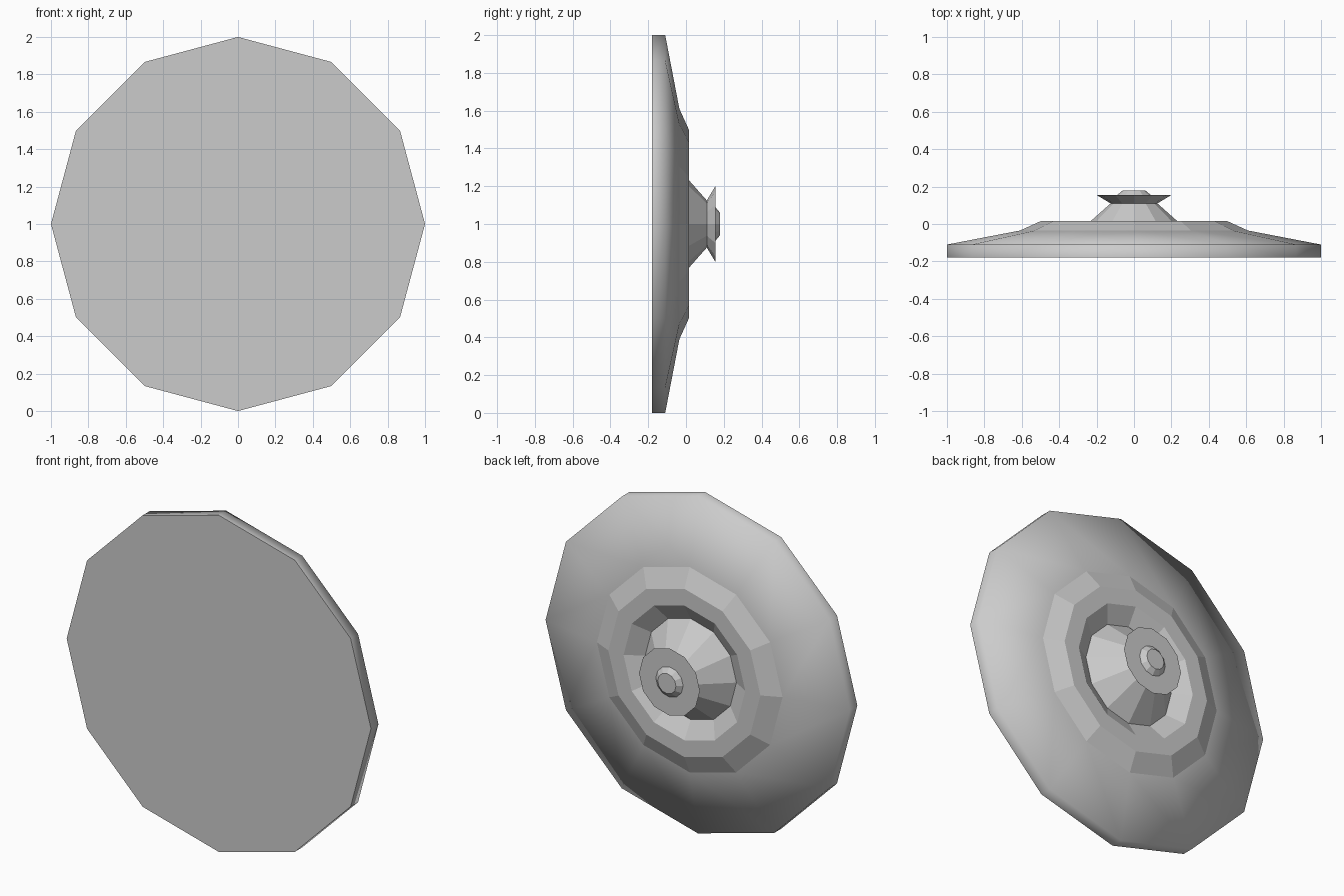
import bpy
import bmesh
from math import cos, sin, tau

SIDES = 12

cube = bpy.data.objects.get("Cube")
if cube:
    bpy.data.objects.remove(cube, do_unlink=True)

# Single plain grey
grey = bpy.data.materials.new("light_grey")
grey.use_nodes = True
colour = (0.6, 0.6, 0.6, 1)
grey.diffuse_color = colour
grey.node_tree.nodes["Principled BSDF"].inputs["Base Color"].default_value = colour


def lathe(name, profile, front_cap=False, back_cap=False, smooth_bands=0):
    """Turn (radius, y) points about the y axis, listed from front to back."""
    bm = bmesh.new()
    rings = []
    for r, y in profile:
        angles = [tau * k / SIDES for k in range(SIDES)]
        rings.append([bm.verts.new((r * cos(a), y, 1 + r * sin(a))) for a in angles])
    for i, (a, b) in enumerate(zip(rings, rings[1:])):
        for k in range(SIDES):
            n = (k + 1) % SIDES
            face = bm.faces.new((a[k], b[k], b[n], a[n]))
            face.smooth = i < smooth_bands
    if front_cap:
        cap = bm.faces.new(rings[0])
        for edge in cap.edges:
            edge.smooth = False
    if back_cap:
        bm.faces.new(rings[-1][::-1])
    # Keep the border between smooth and faceted bands crisp
    for edge in bm.edges:
        if len({f.smooth for f in edge.link_faces}) > 1:
            edge.smooth = False
    mesh = bpy.data.meshes.new(name)
    bm.to_mesh(mesh)
    bm.free()
    mesh.materials.append(grey)
    obj = bpy.data.objects.new(name, mesh)
    bpy.context.collection.objects.link(obj)
    return obj


# Broad disc: flat front, rim, smooth slope, raised ring and sunken well wall
lathe("disc", [(1, -0.18), (1, -0.11), (0.61, -0.035), (0.5, 0.015),
               (0.4, 0.015), (0.3, -0.045)], front_cap=True, smooth_bands=2)

# Hub rising from the well: cone, flared collar and small button
lathe("hub", [(0.3, -0.045), (0.125, 0.11), (0.2, 0.155),
              (0.09, 0.155), (0.06, 0.18)], back_cap=True)
